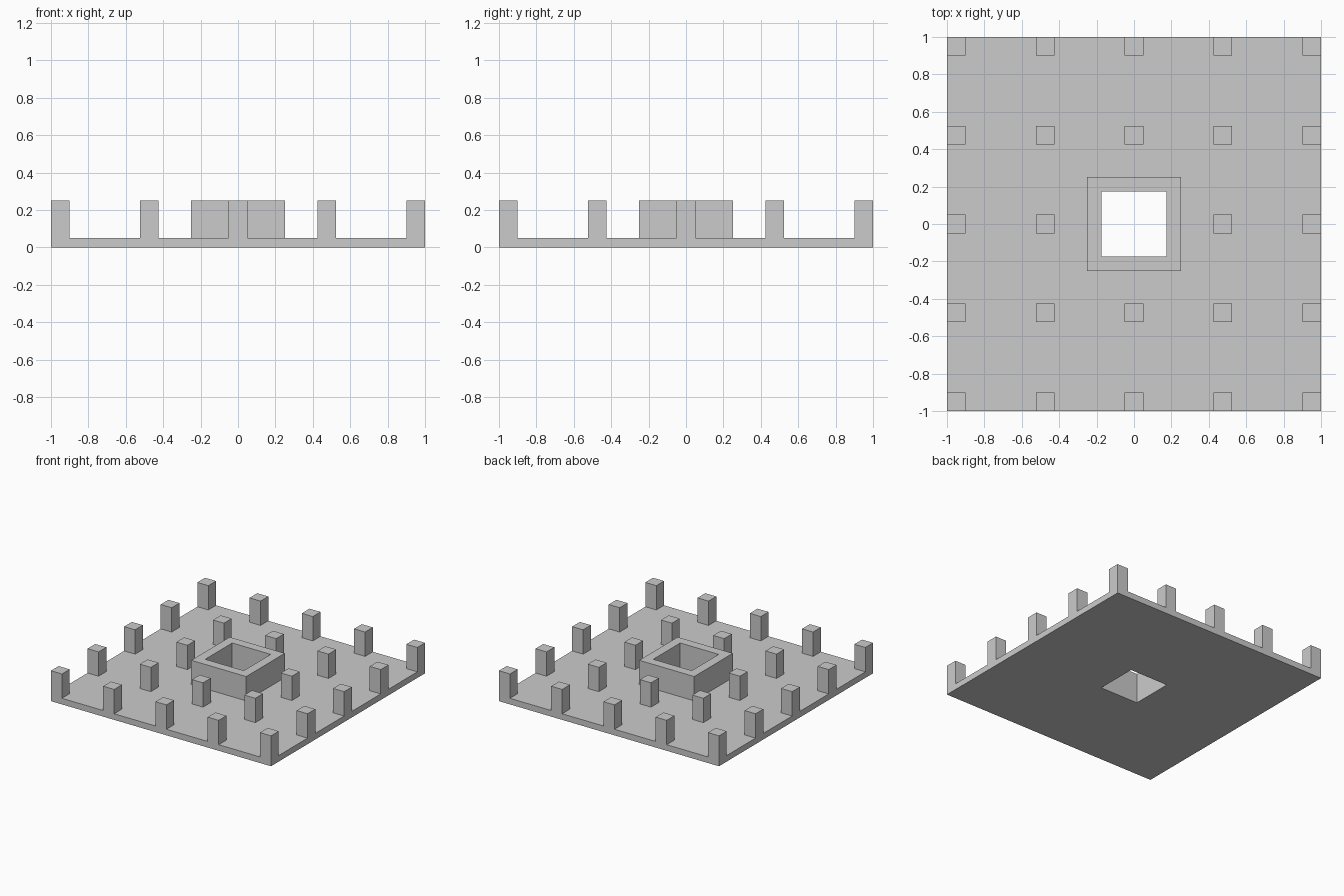
import bpy, bmesh

if "Cube" in bpy.data.objects:
    bpy.data.objects.remove(bpy.data.objects["Cube"])

# Cut lines of the plan, and the two storeys (plate, raised parts)
HALF = [0.05, 0.175, 0.25, 0.425, 0.525, 0.9, 1.0]
LINES = [-v for v in reversed(HALF)] + HALF
LEVELS = [0.0, 0.05, 0.25]
POSTS = [-0.95, -0.475, 0.0, 0.475, 0.95]
N = len(LINES) - 1


def in_post(v):
    return any(abs(v - p) < 0.05 for p in POSTS)


def solid(i, j, k):
    """True where the cell is filled with material."""
    if not (0 <= i < N and 0 <= j < N and 0 <= k < 2):
        return False
    x = (LINES[i] + LINES[i + 1]) / 2
    y = (LINES[j] + LINES[j + 1]) / 2
    r = max(abs(x), abs(y))
    if r < 0.175:                       # square through hole
        return False
    if k == 0 or r < 0.25:              # base plate, socket wall
        return True
    return in_post(x) and in_post(y)    # posts


bm = bmesh.new()
verts = {}


def vert(key):
    if key not in verts:
        i, j, k = key
        verts[key] = bm.verts.new((LINES[i], LINES[j], LEVELS[k]))
    return verts[key]


# Skin every filled cell where it meets empty space
for i in range(N):
    for j in range(N):
        for k in range(2):
            if not solid(i, j, k):
                continue
            for axis in range(3):
                for side in (0, 1):
                    near = [i, j, k]
                    near[axis] += 2 * side - 1
                    if solid(*near):
                        continue
                    a, b = (axis + 1) % 3, (axis + 2) % 3
                    ring = []
                    for da, db in ((0, 0), (1, 0), (1, 1), (0, 1)):
                        key = [i, j, k]
                        key[axis] += side
                        key[a] += da
                        key[b] += db
                        ring.append(vert(tuple(key)))
                    bm.faces.new(ring if side else ring[::-1])

mesh = bpy.data.meshes.new("studded_plate")
bm.to_mesh(mesh)
bm.free()
plate = bpy.data.objects.new("studded_plate_with_square_socket", mesh)
bpy.context.collection.objects.link(plate)
